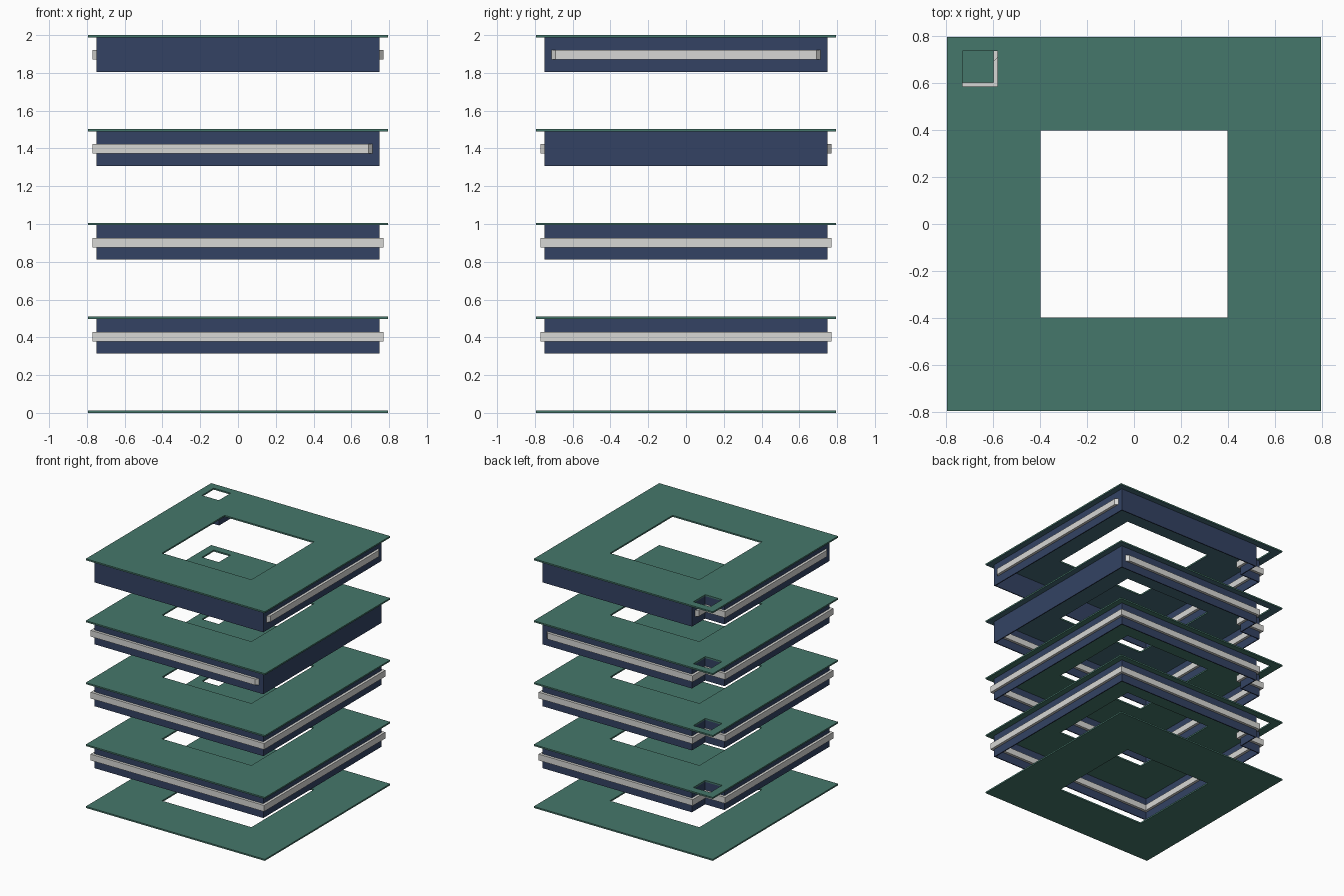
import bpy
import bmesh
from mathutils import Vector

if "Cube" in bpy.data.objects:
    bpy.data.objects.remove(bpy.data.objects["Cube"])


def mat(name, col):
    m = bpy.data.materials.new(name)
    m.diffuse_color = (*col, 1)
    m.use_nodes = True
    m.node_tree.nodes["Principled BSDF"].inputs["Base Color"].default_value = m.diffuse_color
    return m


GREEN = mat("green_deck", (0.06, 0.185, 0.145))
TEAL = mat("teal_underside", (0.06, 0.15, 0.19))
NAVY = mat("navy_wall", (0.033, 0.055, 0.125))
GREY = mat("light_grey_rail", (0.68, 0.68, 0.66))

P, H = 0.795, 0.397          # deck half size, half size of the central opening
W, NX, NY = 0.745, -0.573, 0.577   # wall line and inner corner of the notch
END = 0.715                  # where open rails stop
T = 0.012                    # deck thickness
STEP = 0.497


def finish(name, bm, mats):
    bmesh.ops.recalc_face_normals(bm, faces=bm.faces)
    me = bpy.data.meshes.new(name)
    bm.to_mesh(me)
    bm.free()
    for m in mats:
        me.materials.append(m)
    ob = bpy.data.objects.new(name, me)
    bpy.context.collection.objects.link(ob)
    return ob


def deck(name, top, corner_hole, under):
    """Square plate with a central opening and an optional corner shaft."""
    holes = [(-H, H, -H, H)]
    if corner_hole:
        holes.append((-0.73, -0.58, 0.585, 0.735))
    xs = sorted({-P, P, *[v for h in holes for v in h[:2]]})
    ys = sorted({-P, P, *[v for h in holes for v in h[2:]]})
    bm = bmesh.new()
    grid = {(x, y): bm.verts.new((x, y, top - T)) for x in xs for y in ys}
    for x0, x1 in zip(xs, xs[1:]):
        for y0, y1 in zip(ys, ys[1:]):
            cx, cy = (x0 + x1) / 2, (y0 + y1) / 2
            if not any(a < cx < b and c < cy < d for a, b, c, d in holes):
                bm.faces.new([grid[x0, y0], grid[x1, y0], grid[x1, y1], grid[x0, y1]])
    ext = bmesh.ops.extrude_face_region(bm, geom=bm.faces[:], use_keep_orig=True)
    bmesh.ops.translate(bm, vec=(0, 0, T),
                        verts=[v for v in ext["geom"] if isinstance(v, bmesh.types.BMVert)])
    bmesh.ops.recalc_face_normals(bm, faces=bm.faces)
    for f in bm.faces:
        f.material_index = 1 if f.normal.z < -0.5 else 0
    return finish(name, bm, [GREEN, under])


def sweep(name, path, half, z0, z1, material, closed):
    """Rectangular section along a flat path with mitred corners and bevelled ends."""
    pts = [Vector(p) for p in path]
    n = len(pts)
    bm = bmesh.new()
    rings = []
    for i, p in enumerate(pts):
        t_in = (p - pts[i - 1]).normalized() if closed or i > 0 else None
        t_out = (pts[(i + 1) % n] - p).normalized() if closed or i < n - 1 else None
        if t_in and t_out:
            a, b = Vector((t_in.y, -t_in.x)), Vector((t_out.y, -t_out.x))
            m = (a + b) / (1 + a.dot(b))
        else:
            t = t_in or t_out
            m = Vector((t.y, -t.x)) + (t_out if t_out else -t_in)
        rings.append([bm.verts.new((*(p + m * d), z)) for d, z in
                      ((half, z0), (half, z1), (-half, z1), (-half, z0))])
    for i in range(n if closed else n - 1):
        a, b = rings[i], rings[(i + 1) % n]
        for k in range(4):
            j = (k + 1) % 4
            bm.faces.new([a[k], a[j], b[j], b[k]])
    if not closed:
        bm.faces.new(rings[0])
        bm.faces.new(rings[-1])
    return finish(name, bm, [material])


# Wall outline, counter-clockwise, stepping in around the corner shaft
LOOP = [(-W, -W), (W, -W), (W, W), (NX, W), (NX, NY), (-W, NY)]
THREE_SIDES = [(END, W), (NX, W), (NX, NY), (-W, NY), (-W, -W), (END, -W)]
RIGHT_SIDE = [(W, -END), (W, END)]
LEFT_SIDE = [(NX, END), (NX, NY), (-W, NY), (-W, -END)]
RAILS = {1: [(LOOP, True)], 2: [(LOOP, True)], 3: [(THREE_SIDES, False)],
         4: [(RIGHT_SIDE, False), (LEFT_SIDE, False)]}

# Bottom deck has no shaft and no walls
deck("base_deck", T, False, GREEN)

for level, rails in RAILS.items():
    top = T + STEP * level
    deck(f"deck_{level}", top, True, TEAL if level > 2 else GREEN)
    # Skirt wall hanging under the deck
    sweep(f"skirt_wall_{level}", LOOP, 0.004, top - 0.195, top - T, NAVY, True)
    # Rails straddling the wall
    for k, (path, closed) in enumerate(rails):
        sweep(f"rail_{level}_{k + 1}", path, 0.025, top - 0.13, top - 0.08, GREY, closed)
